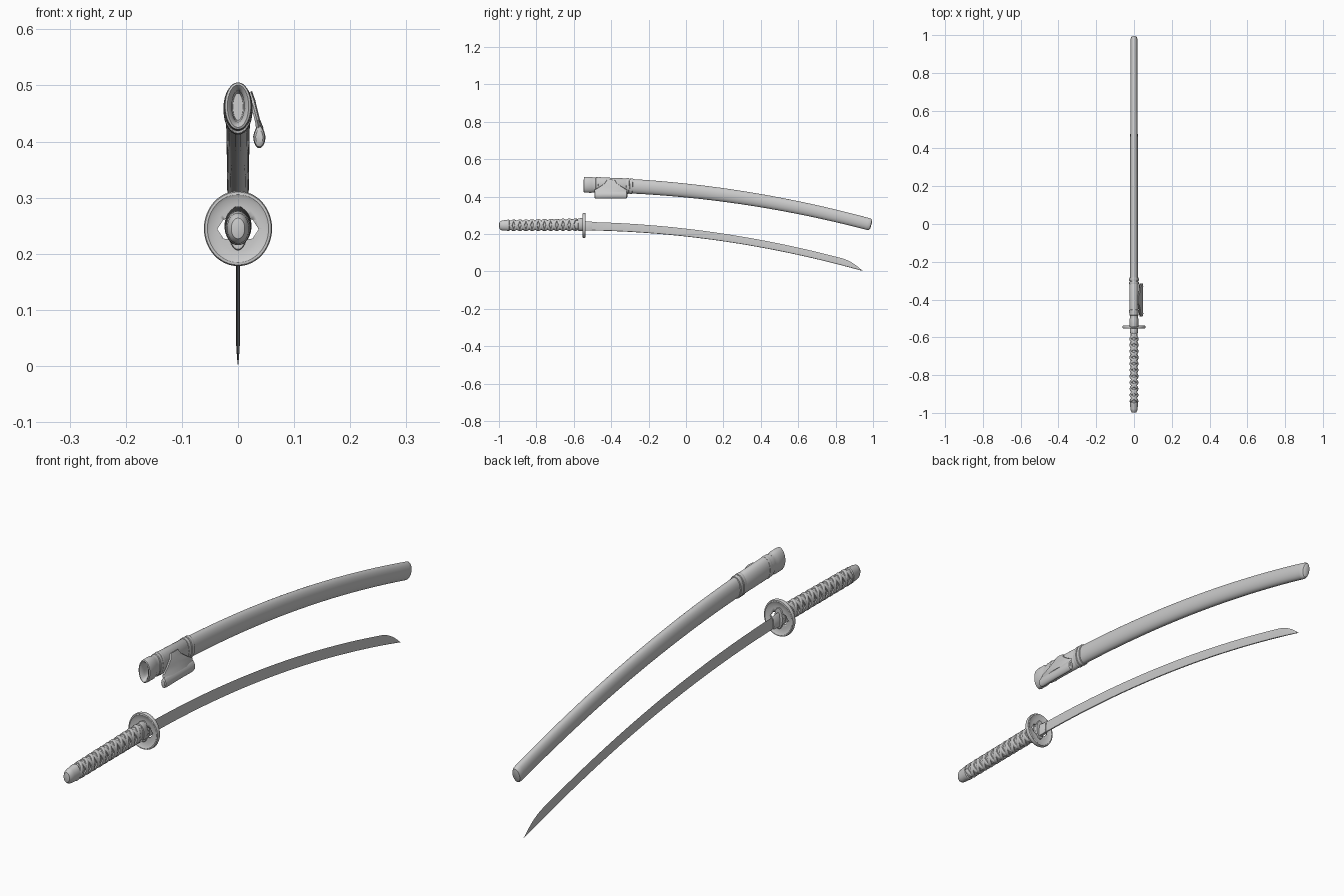
import bpy, bmesh
from math import sin, cos, pi, sqrt

if "Cube" in bpy.data.objects:
    bpy.data.objects.remove(bpy.data.objects["Cube"])


def loft(name, rings, angle=35):
    """Skin a list of equal-length closed rings and cap both ends."""
    bm = bmesh.new()
    vr = [[bm.verts.new(p) for p in r] for r in rings]
    n = len(vr[0])
    for a, b in zip(vr, vr[1:]):
        for i in range(n):
            j = (i + 1) % n
            bm.faces.new((a[i], a[j], b[j], b[i]))
    bm.faces.new(vr[0][::-1])
    bm.faces.new(vr[-1])
    bmesh.ops.recalc_face_normals(bm, faces=bm.faces)
    me = bpy.data.meshes.new(name)
    bm.to_mesh(me)
    bm.free()
    ob = bpy.data.objects.new(name, me)
    bpy.context.collection.objects.link(ob)
    bpy.ops.object.select_all(action='DESELECT')
    ob.select_set(True)
    bpy.context.view_layer.objects.active = ob
    bpy.ops.object.shade_smooth_by_angle(angle=angle * pi / 180)
    return ob


def frame(y, cz):
    """Point mapper for a section square to the centre line z = cz(y)."""
    s = (cz(y + .001) - cz(y - .001)) / .002
    k = sqrt(1 + s * s)
    return lambda x, v: (x, y - v * s / k, cz(y) + v / k)


def tube(name, prof, cz, n=32):
    """Elliptical sections (y, half width, half height) along cz."""
    rings = []
    for y, w, h in prof:
        f = frame(y, cz)
        rings.append([f(w * cos(2 * pi * i / n), h * sin(2 * pi * i / n)) for i in range(n)])
    return loft(name, rings)


def scab_z(y): return .432 - .1024 * y - .0836 * y * y
def blade_z(y): return .207 - .1125 * y - .09 * y * y
def grip_z(y): return .25 + .011 * (y + .55)
def guard_z(y): return .245


# Scabbard: hollow mouth with lip, collar step, long tapering body, rounded end
prof = [(-.46, .008, .022), (-.53, .011, .028), (-.542, .014, .033), (-.547, .019, .038),
        (-.545, .023, .0415), (-.538, .0243, .0425), (-.505, .0243, .0425), (-.498, .022, .040)]
for i in range(25):
    t = i / 24
    prof.append((-.49 + 1.46 * t, .0225 - .004 * t, .0395 - .0075 * t))
prof += [(.982, .0175, .031), (.988, .0145, .027), (.991, .008, .016)]
tube("scabbard", prof, scab_z)

# Wrapped cord section on the scabbard with raised end bands
tube("scabbard_wrap", [(-.485, .022, .039), (-.482, .0245, .0415), (-.32, .024, .0405),
                       (-.316, .022, .038)], scab_z)
for k, y in enumerate((-.462, -.312, -.293)):
    tube(f"scabbard_band_{k + 1}", [(y - .009, .021, .037), (y - .007, .025, .042),
         (y, .0258, .0428), (y + .007, .025, .0415), (y + .009, .021, .037)], scab_z)

# Hanging flap: flares from the scabbard side down to the toggle
rings = []
for x, z, hy, th in ((.019, .487, .022, .004), (.025, .47, .033, .004), (.030, .452, .06, .0035),
                     (.034, .437, .087, .0035), (.038, .42, .087, .005)):
    c = -.402
    rings.append([(x + a * th, c + b * hy, z + a * th * .5) for a, b in
                  ((-1, -.9), (0, -1), (1, -.9), (1.5, 0), (1, .9), (0, 1), (-1, .9), (-1, 0))])
loft("hanging_flap", rings)

# Toggle: teardrop section bar along the scabbard
rings = []
for y, s in ((-.49, .6), (-.487, .88), (-.475, 1), (-.40, .95), (-.328, 1), (-.317, .88), (-.314, .6)):
    ring = []
    for i in range(20):
        a = 2 * pi * i / 20
        pinch = 1 - .3 * max(0, sin(a))
        ring.append((.038 + s * .011 * cos(a) * pinch, y, .409 + s * .021 * sin(a)))
    rings.append(ring)
loft("toggle", rings)

# Blade: wedge section, sharp upper edge sweeping down to the tip
rings = []
ys = [-.55 + 1.38 * i / 28 for i in range(29)] + [.83 + .118 * i / 10 for i in range(1, 11)]
for y in ys:
    h = .0225 - .0045 * (y + .55) / 1.5
    u = max(0, (y - .83) / .118)
    top = h * (1 - 1.97 * u ** 1.9)
    ridge = -h + (top + h) * .36
    w = .0034 * (1 - .85 * u * u)
    f = frame(y, blade_z)
    rings.append([f(*p) for p in ((0, top), (w, ridge), (w * .75, -h * .93), (0, -h),
                                  (-w * .75, -h * .93), (-w, ridge))])
loft("blade", rings, 15)

# Collar at the blade root
rings = []
for y, s in ((-.55, 1), (-.505, .92), (-.502, .8)):
    f = frame(y, blade_z)
    rings.append([f(x * s, v * s) for x, v in ((0, .027), (.005, .02), (.0075, -.015), (.006, -.025),
                                               (-.006, -.025), (-.0075, -.015), (-.005, .02))])
loft("blade_collar", rings)

# Guard: dished oval disc with a thick rounded rim, pierced on both sides
prof = [(r, d) for r, d in ((.25, -.003), (.6, -.003), (.82, -.005), (.9, -.008), (.97, -.0075),
                            (1, -.003), (1, .003), (.97, .0075), (.9, .008), (.82, .005),
                            (.6, .003), (.25, .003))]
guard = tube("guard", [(-.545 + d, .0607 * r, .067 * r) for r, d in prof], guard_z, 48)
for side in (-1, 1):
    cut = loft("guard_hole_cutter", [[(side * x, y, .244 + z) for x, z in
               ((.013, -.019), (.026, -.017), (.031, -.009), (.037, 0), (.031, .009),
                (.026, .017), (.013, .019))] for y in (-.57, -.52)])
    cut.hide_render = True
    cut.hide_viewport = True
    m = guard.modifiers.new("hole", 'BOOLEAN')
    m.object = cut
    m.solver = 'EXACT'

# Spacers on each face of the guard
for nm, a, b in (("front_spacer", -.554, -.545), ("back_spacer", -.545, -.537)):
    tube(nm, [(a, .0165, .037), (a + .002, .0175, .039), (b - .002, .0175, .039),
              (b, .0165, .037)], guard_z)

# Grip core, ferrule and pommel
tube("grip_core", [(-.96, .0165, .0255), (-.75, .0175, .027), (-.55, .0185, .030)], grip_z)
tube("grip_ferrule", [(-.578, .018, .030), (-.576, .021, .0335), (-.556, .0215, .0345),
                      (-.553, .020, .033)], grip_z)
tube("pommel", [(-.999, .006, .009), (-.997, .012, .0185), (-.99, .0165, .0245), (-.978, .0195, .0275),
                (-.958, .0202, .0285), (-.952, .0215, .0305), (-.946, .0215, .0305),
                (-.943, .018, .027)], grip_z)

# Criss-cross grip wrapping: two opposed pairs of helical strips
PITCH, Y0, Y1 = .066, -.938, -.584
count = 170
for direction in (1, -1):
    for start in (0, 1):
        rings = []
        for i in range(count + 1):
            y = Y0 + (Y1 - Y0) * i / count
            a = direction * 2 * pi * (y - Y0) / PITCH + start * pi
            t = (y - Y0) / (Y1 - Y0)
            lift = .002 * abs(cos(a)) + (.0008 if direction > 0 else 0)
            ring = []
            for dy, dr in ((-.0095, -.003), (-.008, .001), (-.003, .003), (.003, .003),
                           (.008, .001), (.0095, -.003)):
                r = dr + lift
                ring.append(((.017 + .0015 * t + r) * cos(a), y + dy,
                             grip_z(y) + (.0265 + .003 * t + r) * sin(a)))
            rings.append(ring)
        loft(f"grip_wrap_{'right' if direction > 0 else 'left'}_{start + 1}", rings)
